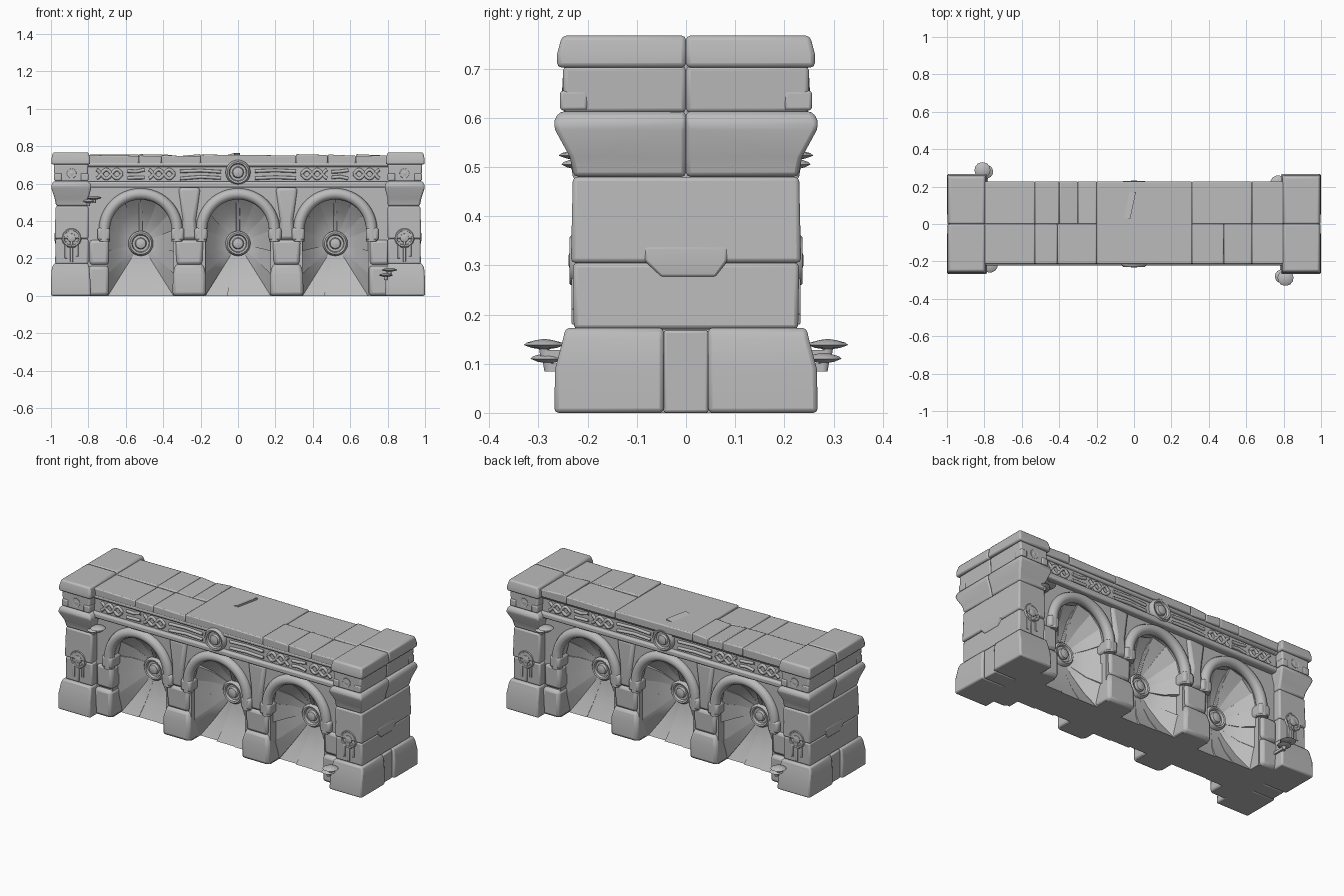
import bpy, bmesh, math, random
from mathutils import Matrix, Vector

random.seed(4)
if "Cube" in bpy.data.objects:
    bpy.data.objects.remove(bpy.data.objects["Cube"])

stone = bpy.data.materials.new("grey_stone")
stone.use_nodes = True
GREY = (0.5, 0.5, 0.5, 1)
stone.diffuse_color = GREY
stone.node_tree.nodes["Principled BSDF"].inputs["Base Color"].default_value = GREY


def finish(name, data, bevel=0, both=True):
    """Link the part, round its edges and repeat it on the opposite face."""
    data.materials.append(stone)
    ob = bpy.data.objects.new(name, data)
    bpy.context.collection.objects.link(ob)
    group = [ob]
    if both:
        twin = bpy.data.objects.new("back_" + name, data)
        twin.matrix_world = Matrix.Rotation(math.pi, 4, 'Z')
        bpy.context.collection.objects.link(twin)
        group.append(twin)
    if bevel:
        for o in group:
            m = o.modifiers.new("rounded", 'BEVEL')
            m.width, m.segments, m.limit_method = bevel, 2, 'ANGLE'
    if isinstance(data, bpy.types.Mesh):
        bpy.ops.object.select_all(action='DESELECT')
        ob.select_set(True)
        bpy.context.view_layer.objects.active = ob
        bpy.ops.object.shade_smooth_by_angle(angle=math.radians(40))


def from_bm(name, bm, bevel=0, both=True):
    bmesh.ops.recalc_face_normals(bm, faces=bm.faces)
    me = bpy.data.meshes.new(name)
    bm.to_mesh(me)
    bm.free()
    finish(name, me, bevel, both)


def skin(bm, rings):
    """Join closed rings of points with quads and cap both ends."""
    rows = [[bm.verts.new(p) for p in r] for r in rings]
    for a, b in zip(rows, rows[1:]):
        for i in range(len(a)):
            k = (i + 1) % len(a)
            bm.faces.new((a[i], a[k], b[k], b[i]))
    bm.faces.new(rows[0])
    bm.faces.new(rows[-1])


def stack(bm, levels):
    """Loft rectangles given as (z, x0, x1, y0, y1)."""
    skin(bm, [[(x0, y0, z), (x1, y0, z), (x1, y1, z), (x0, y1, z)]
              for z, x0, x1, y0, y1 in levels])


def box(bm, x0, x1, y0, y1, z0, z1):
    stack(bm, [(z0, x0, x1, y0, y1), (z1, x0, x1, y0, y1)])


def lathe(bm, profile, place, sides=20):
    skin(bm, [[place @ Vector((r * math.cos(a), r * math.sin(a), h))
               for a in [math.tau * i / sides for i in range(sides)]] for r, h in profile])


def tube(name, paths, radius):
    cu = bpy.data.curves.new(name, 'CURVE')
    cu.dimensions, cu.bevel_depth, cu.bevel_resolution, cu.use_fill_caps = '3D', radius, 2, True
    for pts in paths:
        s = cu.splines.new('POLY')
        s.points.add(len(pts) - 1)
        for p, co in zip(s.points, pts):
            p.co = (*co, 1)
    finish(name, cu)


def arc(cx, r, steps, y=0.0, z=0.35):
    return [(cx - r * math.cos(math.pi * i / steps), y, z + r * math.sin(math.pi * i / steps))
            for i in range(steps + 1)]


CENTRES = (-0.52, 0, 0.52)
R = 0.175

# Wall face with three arched openings
bm = bmesh.new()
outline = [(-0.85, 0, 0.62), (-0.85, 0, 0)]
for c in CENTRES:
    outline += [(c - R, 0, 0)] + arc(c, R, 20) + [(c + R, 0, 0)]
outline += [(0.85, 0, 0), (0.85, 0, 0.62)]
face = bm.faces.new([bm.verts.new(p) for p in outline])
new = bmesh.ops.extrude_face_region(bm, geom=[face])["geom"]
for v in new:
    if isinstance(v, bmesh.types.BMVert):
        v.co.y = -0.185
from_bm("arched_wall", bm)

# Hollow niches made from radiating wedge stones, shallow in the middle
bm = bmesh.new()
for c in CENTRES:
    rim = [(c - R, 0, 0), (c - R, 0, 0.12), (c - R, 0, 0.24)] + arc(c, R, 6)
    rim += [(c + R, 0, 0.24), (c + R, 0, 0.12), (c + R, 0, 0), (c + 0.06, 0, 0), (c - 0.06, 0, 0)]
    hub = Vector((c, 0, 0.28))
    for p, q in zip(rim, rim[1:] + rim[:1]):
        lift = random.uniform(-0.012, 0.022)
        border = [hub + Vector((0, -0.025, 0))]
        cols = []
        for e in (p, q):
            depth = (0.11 if e[2] == 0 else 0.145) + lift
            cols.append([hub.lerp(Vector(e), t) - Vector((0, 0.025 + (depth - 0.025) * t ** 2.1, 0))
                         for t in (0.35, 0.7, 1)])
        border += cols[0] + cols[1][::-1]
        f = [bm.verts.new(v) for v in border]
        b = [bm.verts.new((v.x, 0, v.z)) for v in border]
        for quad in ((0, 1, 6), (1, 2, 5, 6), (2, 3, 4, 5)):
            bm.faces.new([f[i] for i in quad])
        for i in range(7):
            k = (i + 1) % 7
            bm.faces.new((f[i], f[k], b[k], b[i]))
from_bm("niche_stones", bm)

# Rounded arch mouldings and their footing blocks
tube("arch_moulding", [[(c - 0.195, -0.188, 0.29)] + arc(c, 0.195, 24, -0.188) +
                       [(c + 0.195, -0.188, 0.29)] for c in CENTRES], 0.03)
bm = bmesh.new()
for c in CENTRES:
    for s in (-1, 1):
        x = c + s * 0.198
        box(bm, x - 0.034, x + 0.034, -0.215, -0.1, 0.295, 0.365)
from_bm("arch_footings", bm, 0.014)

# Piers between the arches
bm = bmesh.new()
for x in (-0.26, 0.26):
    stack(bm, [(0, x - 0.09, x + 0.09, -0.215, 0), (0.11, x - 0.088, x + 0.088, -0.215, 0),
               (0.17, x - 0.075, x + 0.075, -0.2, 0)])
    stack(bm, [(0.165, x - 0.07, x + 0.07, -0.198, 0), (0.3, x - 0.075, x + 0.075, -0.2, 0)])
    stack(bm, [(0.3, x - 0.045, x + 0.045, -0.2, 0), (0.41, x - 0.035, x + 0.035, -0.205, 0),
               (0.58, x - 0.06, x + 0.06, -0.2, 0)])
for s in (-1, 1):
    x = s * 0.75
    box(bm, x - 0.05, x + 0.06, -0.21, 0, 0, 0.16)
    box(bm, x - 0.045, x + 0.06, -0.2, 0, 0.165, 0.3)
from_bm("piers", bm, 0.018)

# Frieze with ledges, twisted knots and bars
bm = bmesh.new()
box(bm, -0.83, 0.83, -0.2, 0, 0.6, 0.735)
from_bm("frieze", bm)
bm = bmesh.new()
box(bm, -0.83, 0.83, -0.222, 0, 0.578, 0.612)
box(bm, -0.83, 0.83, -0.215, 0, 0.69, 0.715)
from_bm("frieze_ledges", bm, 0.01)
knots = []
for s in (-1, 1):
    for start in (0.34, 0.62):
        for phase in (0, math.pi):
            knots.append([(s * (start + 0.008 * i), -0.202, 0.651 + 0.024 * math.sin(i * 0.45 + phase))
                          for i in range(18)])
    for start, end in ((0.09, 0.31), (0.5, 0.59)):
        for z in (0.632, 0.668):
            knots.append([(s * x, -0.202, z + random.uniform(-0.006, 0.006))
                          for x in (start, (start + end) / 2, end)])
tube("frieze_knots", knots, 0.009)

# Ringed rosettes on niches, pillars and frieze
bm = bmesh.new()
spots = [(c, -0.032, 0.28, 1.15) for c in CENTRES] + [(0, -0.205, 0.66, 1.15)]
for s in (-0.89, 0.89):
    spots += [(s, -0.216, 0.31, 0.95), (s, -0.24, 0.655, 0.5)]
for x, y, z, k in spots:
    place = Matrix.Translation((x, y, z)) @ Matrix.Rotation(math.pi / 2, 4, 'X') @ Matrix.Scale(k, 4)
    lathe(bm, [(0.058, -0.02), (0.058, 0.012), (0.05, 0.022), (0.042, 0.02), (0.038, 0.008),
               (0.027, 0.008), (0.023, 0.02), (0.01, 0.024)], place, 24)
from_bm("rosettes", bm)

# Ribbons below the pillar rosettes and ribs above the niche rosettes
bm = bmesh.new()
for x in (-0.89, 0.89):
    for dx, low in ((-0.03, 0.2), (0, 0.18), (0.03, 0.21)):
        box(bm, x + dx - 0.007, x + dx + 0.007, -0.233, -0.2, low, 0.29)
for c in CENTRES:
    skin(bm, [[(c - 0.01, y, z), (c + 0.01, y, z), (c + 0.01, 0, z), (c - 0.01, 0, z)]
              for y, z in ((-0.035, 0.33), (-0.07, 0.42), (-0.13, 0.5))])
from_bm("ribbons", bm, 0.003)

# End pillars: each level is (z, inner x, outer x, half depth)
COURSES = {
    "base": [(0, 0.785, 1.0, 0.268), (0.09, 0.79, 1.0, 0.266), (0.15, 0.795, 0.995, 0.25), (0.173, 0.8, 0.985, 0.245)],
    "lower_block": [(0.17, 0.8, 0.978, 0.228), (0.305, 0.8, 0.975, 0.23)],
    "upper_block": [(0.305, 0.8, 0.98, 0.234), (0.48, 0.8, 0.975, 0.23)],
    "capital": [(0.48, 0.8, 0.972, 0.228), (0.52, 0.8, 0.98, 0.236), (0.575, 0.785, 0.998, 0.266),
                (0.595, 0.785, 0.998, 0.269), (0.613, 0.8, 0.985, 0.256)],
    "neck": [(0.61, 0.805, 0.98, 0.25), (0.705, 0.8, 0.985, 0.25)],
    "cap": [(0.702, 0.79, 0.998, 0.262), (0.73, 0.79, 0.998, 0.262), (0.767, 0.8, 0.99, 0.252)],
}
for part, levels in COURSES.items():
    whole = part.endswith("block")
    seam = 0.045 if part == "base" else 0
    bm = bmesh.new()
    for s in (-1, 1):
        stack(bm, [(z, s * a, s * b, -d, d if whole else -seam) for z, a, b, d in levels])
    from_bm("pillar_" + part, bm, 0.009, not whole)
bm = bmesh.new()
for s in (-1, 1):
    box(bm, s * 0.8, s * 0.985, -0.046, 0.046, 0, 0.168)
    # Chipped stone hanging over the lower block
    stack(bm, [(0.275, s * 0.9, s * 0.977, -0.05, 0.06), (0.31, s * 0.9, s * 0.982, -0.085, 0.085),
               (0.34, s * 0.9, s * 0.98, -0.085, 0.085)])
from_bm("pillar_end_stones", bm, 0.006, False)

# Corner brackets on the pillar necks
bm = bmesh.new()
for s in (-1, 1):
    for x in (0.82, 0.963):
        box(bm, s * (x - 0.02), s * (x + 0.02), -0.256, -0.2, 0.615, 0.655)
from_bm("neck_brackets", bm, 0.006)

# Uneven coping slabs in two rows around one wide middle slab
bm = bmesh.new()
ROWS = [(-0.213, 0, (-0.81, -0.53, -0.41, -0.2)), (0, 0.228, (-0.81, -0.53, -0.4, -0.3, -0.2)),
        (-0.213, 0.228, (-0.2, 0.31)),
        (-0.213, 0, (0.31, 0.48, 0.63, 0.81)), (0, 0.228, (0.31, 0.63, 0.81))]
for y0, y1, cuts in ROWS:
    for a, b in zip(cuts, cuts[1:]):
        h0, h1 = random.uniform(0.745, 0.758), random.uniform(0.745, 0.758)
        skin(bm, [[(x, y0, 0.705), (x, y1, 0.705), (x, y1, h), (x, y0, h)]
                  for x, h in ((a, h0), (b, h1))])
from_bm("coping_slabs", bm, 0.006, False)

# Loose chip lying on the middle slab
bm = bmesh.new()
skin(bm, [[(x, 0.03, 0.74), (x + 0.03, 0.17, 0.74), (x + 0.03, 0.17, h), (x, 0.03, h)]
          for x, h in ((-0.06, 0.752), (-0.02, 0.764))])
from_bm("loose_chip", bm, 0, False)

# Bracket mushrooms
bm = bmesh.new()
for x, y, z, r in [(0.81, -0.288, 0.13, 0.043), (0.79, -0.28, 0.102, 0.037),
                   (-0.77, -0.218, 0.515, 0.042), (-0.8, -0.222, 0.497, 0.032)]:
    lathe(bm, [(0.008, -0.018), (0.011, 0), (r * 0.6, 0.002), (r, 0.008), (r * 0.85, 0.013),
               (r * 0.4, 0.018), (0.004, 0.02)], Matrix.Translation((x, y, z)), 14)
    box(bm, x - 0.01, x + 0.01, y, y + 0.07, z - 0.018, z - 0.002)
from_bm("mushrooms", bm)
